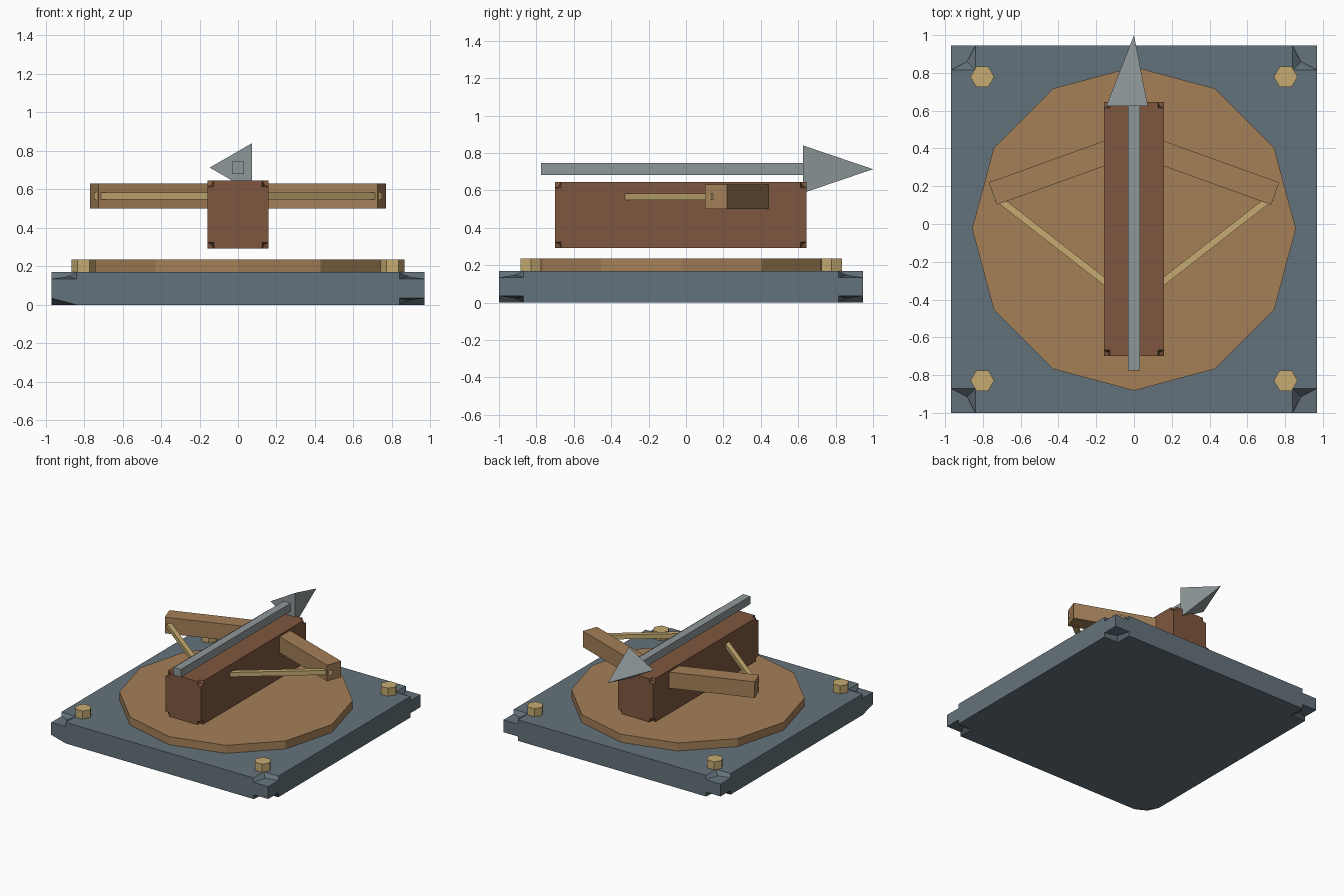
import bpy, bmesh, math
from itertools import product
from mathutils import Matrix, Vector

if "Cube" in bpy.data.objects:
    bpy.data.objects.remove(bpy.data.objects["Cube"])


def material(name, rgb):
    m = bpy.data.materials.new(name)
    m.diffuse_color = (*[(c / 255) ** 2.2 for c in rgb], 1)
    m.use_nodes = True
    m.node_tree.nodes["Principled BSDF"].inputs["Base Color"].default_value = m.diffuse_color
    return m


STONE = material("slate", (100, 114, 122))
WOOD = material("light_wood", (163, 127, 88))
DARK = material("dark_wood", (126, 88, 65))
BRASS = material("brass", (197, 170, 114))
STEEL = material("steel", (141, 150, 152))


def finish(name, bm, mat):
    bmesh.ops.recalc_face_normals(bm, faces=bm.faces)
    me = bpy.data.meshes.new(name)
    bm.to_mesh(me)
    bm.free()
    me.materials.append(mat)
    ob = bpy.data.objects.new(name, me)
    bpy.context.collection.objects.link(ob)
    return ob


def notched_box(name, lo, hi, cut, mat, plain=()):
    """Box whose corners are notched inwards; corners in `plain` get a flat cut."""
    bm = bmesh.new()
    ends = (lo, hi)
    corner = {}
    for s in product((0, 1), repeat=3):
        def pt(*f):
            return bm.verts.new([ends[s[i]][i] + (1 - 2 * s[i]) * f[i] * cut[i] for i in range(3)])
        edge = [pt(*[float(i == a) for i in range(3)]) for a in range(3)]
        if s in plain:
            mid = [None] * 3
            bm.faces.new(edge)
        else:
            # mid[n] lies on the face whose normal is axis n
            mid = [pt(*[float(i != n) for i in range(3)]) for n in range(3)]
            centre = pt(0.66, 0.66, 0.66)
            for a in range(3):
                b, c = (a + 1) % 3, (a + 2) % 3
                bm.faces.new((edge[a], mid[b], centre, mid[c]))
        corner[s] = (edge, mid)
    # six big faces
    for n, side in product(range(3), (0, 1)):
        u, v = (n + 1) % 3, (n + 2) % 3
        loop = []
        for i, (su, sv) in enumerate(((0, 0), (1, 0), (1, 1), (0, 1))):
            s = [0, 0, 0]
            s[n], s[u], s[v] = side, su, sv
            edge, mid = corner[tuple(s)]
            part = [edge[v], mid[n], edge[u]]
            loop += [p for p in (part if i % 2 == 0 else part[::-1]) if p]
        bm.faces.new(loop)
    return finish(name, bm, mat)


def prism(name, sides, r1, r2, depth, loc, mat, rot=None):
    bm = bmesh.new()
    m = Matrix.Translation(loc) @ (rot or Matrix())
    bmesh.ops.create_cone(bm, cap_ends=True, segments=sides, radius1=r1, radius2=r2,
                          depth=depth, matrix=m)
    bmesh.ops.remove_doubles(bm, verts=bm.verts, dist=1e-5)
    return finish(name, bm, mat)


def beam(name, p, q, width, height, mat):
    """Level rectangular bar from p to q."""
    p, q = Vector(p), Vector(q)
    d = q - p
    m = (Matrix.Translation((p + q) / 2) @ Matrix.Rotation(math.atan2(d.y, d.x), 4, 'Z')
         @ Matrix.Diagonal((d.length, width, height, 1)))
    bm = bmesh.new()
    bmesh.ops.create_cube(bm, size=1, matrix=m)
    return finish(name, bm, mat)


# base slab and turntable
notched_box("base", (-0.97, -1.0, 0), (0.97, 0.945, 0.17), (0.13, 0.13, 0.035), STONE,
            plain=[(0, 0, 0)])
prism("turntable", 12, 0.857, 0.857, 0.065, (0, -0.025, 0.2025), WOOD)

# hexagonal corner bolts: vertices point along x
for i, (x, y) in enumerate(product((-0.803, 0.803), (-0.829, 0.779))):
    prism(f"corner_bolt_{i + 1}", 6, 0.063, 0.063, 0.065, (x, y, 0.2025), BRASS,
          Matrix.Rotation(math.pi / 2, 4, 'Z'))

# stock
notched_box("stock", (-0.158, -0.7, 0.293), (0.158, 0.645, 0.645), (0.032, 0.032, 0.032), DARK)

# bow limbs and strings
for side, s in (("left", -1), ("right", 1)):
    beam(f"{side}_limb", (s * 0.05, 0.412, 0.565), (s * 0.747, 0.161, 0.565), 0.126, 0.13, WOOD)
    beam(f"{side}_string", (s * 0.05, -0.387, 0.565), (s * 0.738, 0.149, 0.565), 0.036, 0.036, BRASS)

# arrow shaft and three-sided head
beam("arrow_shaft", (0, -0.775, 0.713), (0, 0.66, 0.713), 0.064, 0.064, STEEL)
head_rot = Matrix.Rotation(-math.pi / 2, 4, 'X') @ Matrix.Rotation(math.pi / 2, 4, 'Z')
prism("arrow_head", 3, 0.147, 0, 0.375, (0, 0.8125, 0.713), STEEL, head_rot)
